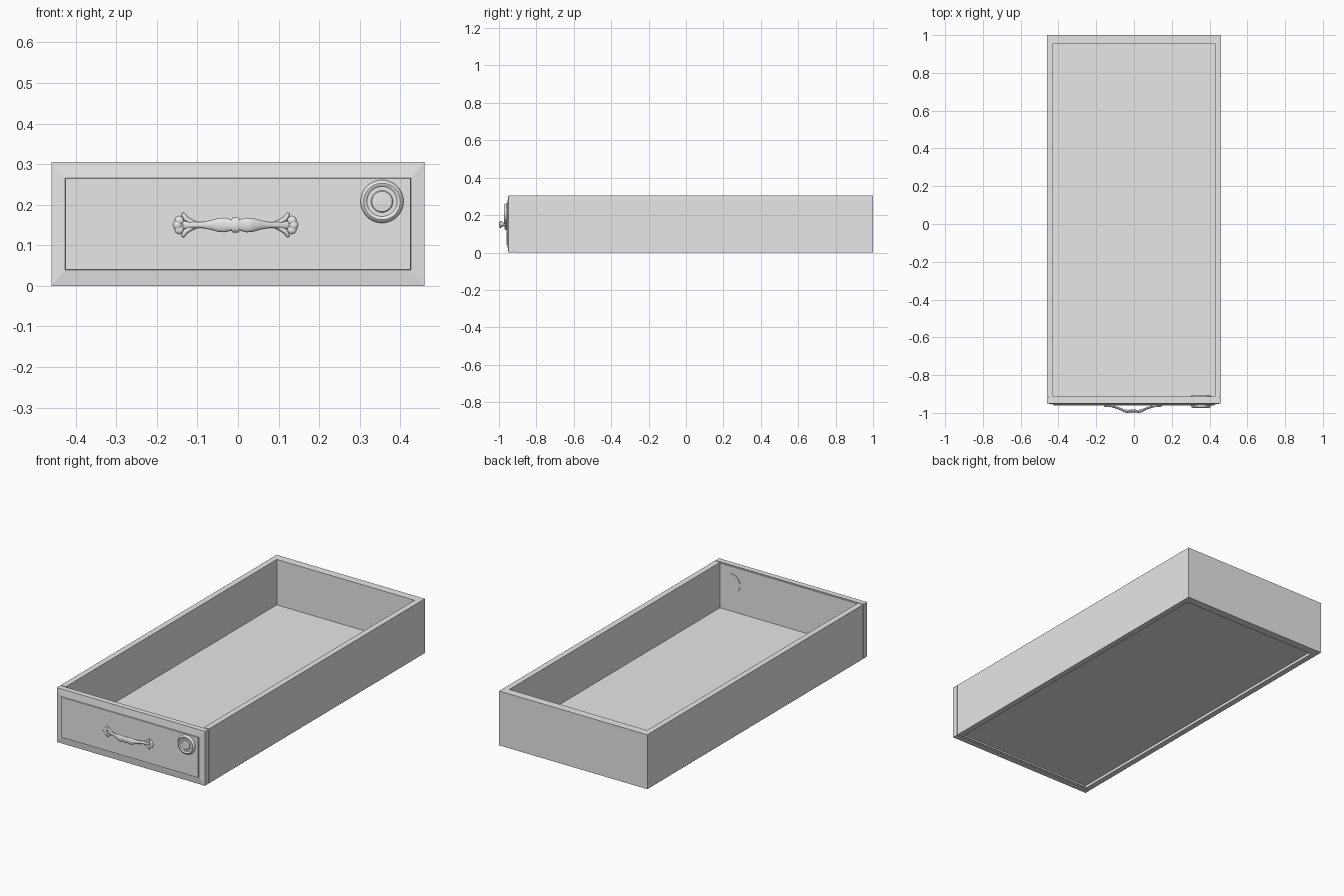
import bpy, bmesh, math
from mathutils import Vector

cube = bpy.data.objects.get("Cube")
if cube:
    bpy.data.objects.remove(cube, do_unlink=True)

grey = bpy.data.materials.new("light_grey")
grey.use_nodes = True
grey.diffuse_color = (0.8, 0.8, 0.8, 1)
grey.node_tree.nodes["Principled BSDF"].inputs["Base Color"].default_value = (0.8, 0.8, 0.8, 1)


def loft(name, rings, smooth=False):
    """Skin a series of matching rings and cap both ends."""
    bm = bmesh.new()
    loops = [[bm.verts.new(p) for p in ring] for ring in rings]
    for a, b in zip(loops, loops[1:]):
        n = len(a)
        for i in range(n):
            j = (i + 1) % n
            bm.faces.new((a[i], a[j], b[j], b[i]))
    bm.faces.new(loops[0])
    bm.faces.new(loops[-1])
    bmesh.ops.recalc_face_normals(bm, faces=bm.faces[:])
    mesh = bpy.data.meshes.new(name)
    bm.to_mesh(mesh)
    bm.free()
    mesh.materials.append(grey)
    obj = bpy.data.objects.new(name, mesh)
    bpy.context.collection.objects.link(obj)
    if smooth:
        bpy.ops.object.select_all(action='DESELECT')
        obj.select_set(True)
        bpy.context.view_layer.objects.active = obj
        bpy.ops.object.shade_smooth_by_angle(angle=math.radians(35))
    return obj


def rect(x0, x1, z0, z1, y):
    return [(x0, y, z0), (x1, y, z0), (x1, y, z1), (x0, y, z1)]


def box(name, x0, x1, y0, y1, z0, z1):
    return loft(name, [rect(x0, x1, z0, z1, y) for y in (y0, y1)])


def circle(cx, cz, r, y, n=40):
    return [(cx + r * math.cos(t), y, cz + r * math.sin(t))
            for t in (2 * math.pi * i / n for i in range(n))]


def blob(name, centre, rx, ry, rz, n=20):
    """Flattened ball built from rings along y."""
    cx, cy, cz = centre
    rings = []
    for k in range(9):
        a = math.pi * (0.04 + 0.92 * k / 8)
        s, y = math.sin(a), cy - ry * math.cos(a)
        rings.append([(cx + rx * s * math.cos(2 * math.pi * i / n), y,
                       cz + rz * s * math.sin(2 * math.pi * i / n)) for i in range(n)])
    return loft(name, rings, True)


W, H, IN = 0.46, 0.305, 0.428
BACK, INNER_BACK, FRONT = 1.0, 0.955, -0.914

# Drawer box
for side, s in (("left", 1), ("right", -1)):
    box(side + "_wall", min(s * IN, s * W), max(s * IN, s * W), FRONT, BACK, 0, H)
box("back_wall", -IN, IN, INNER_BACK, BACK, 0, H)
box("floor", -IN, IN, FRONT, INNER_BACK, 0.015, 0.05)

# Front panel with sloped border and raised field, joined by a recessed strip
loft("front_panel", [
    rect(-W, W, 0, H, -0.919),
    rect(-W, W, 0, H, -0.950),
    rect(-0.426, 0.426, 0.039, 0.266, -0.955),
    rect(-0.425, 0.425, 0.04, 0.265, -0.961)])
box("joint_strip", -0.453, 0.453, -0.92, -0.912, 0.006, H - 0.004)

# Round lock passing through the front
LX, LZ = 0.355, 0.208
lock_profile = [(0.053, -0.960), (0.053, -0.964), (0.050, -0.970), (0.045, -0.973),
                (0.040, -0.972), (0.037, -0.969), (0.027, -0.969), (0.025, -0.971),
                (0.012, -0.972)]
loft("lock", [circle(LX, LZ, r, y) for r, y in lock_profile], True)
loft("lock_back", [circle(LX, LZ, 0.053, y) for y in (-0.913, -0.909)])

# Handle grip: mirrored stations of x, y, half height, half depth
HX, HZ = -0.006, 0.15
half = [(0.003, -0.990, 0.018, 0.008), (0.007, -0.990, 0.018, 0.008),
        (0.010, -0.990, 0.014, 0.007), (0.028, -0.992, 0.018, 0.008),
        (0.042, -0.990, 0.017, 0.008), (0.060, -0.982, 0.012, 0.007),
        (0.080, -0.974, 0.008, 0.006), (0.100, -0.968, 0.007, 0.006),
        (0.118, -0.964, 0.010, 0.005), (0.130, -0.962, 0.008, 0.003)]
stations = [(-x, y, a, b) for x, y, a, b in reversed(half)] + half
loft("handle_grip", [
    [(HX + x, y + b * math.cos(t), HZ + a * math.sin(t))
     for t in (2 * math.pi * i / 20 for i in range(20))]
    for x, y, a, b in stations], True)

# Leaf shaped handle ends: curled prongs and a shell of three lobes
for side, s in (("left", 1), ("right", -1)):
    for level, u in (("upper", 1), ("lower", -1)):
        path = [(0.095, 0.003, 0.004), (0.112, 0.009, 0.006),
                (0.123, 0.016, 0.006), (0.129, 0.026, 0.005), (0.130, 0.030, 0.002)]
        pts = [Vector((HX + s * x, -0.964, HZ + u * z)) for x, z, r in path]
        rings = []
        for i, p in enumerate(pts):
            along = (pts[min(i + 1, len(pts) - 1)] - pts[max(i - 1, 0)]).normalized()
            across = along.cross(Vector((0, 1, 0)))
            r = path[i][2]
            rings.append([p + across * r * math.cos(t) + Vector((0, r * math.sin(t), 0))
                          for t in (2 * math.pi * k / 12 for k in range(12))])
        loft(f"{side}_{level}_handle_prong", rings, True)
        blob(f"{side}_{level}_handle_lobe", (HX + s * 0.139, -0.962, HZ + u * 0.011),
             0.011, 0.005, 0.011)
    blob(side + "_handle_lobe", (HX + s * 0.143, -0.962, HZ), 0.011, 0.006, 0.012)
